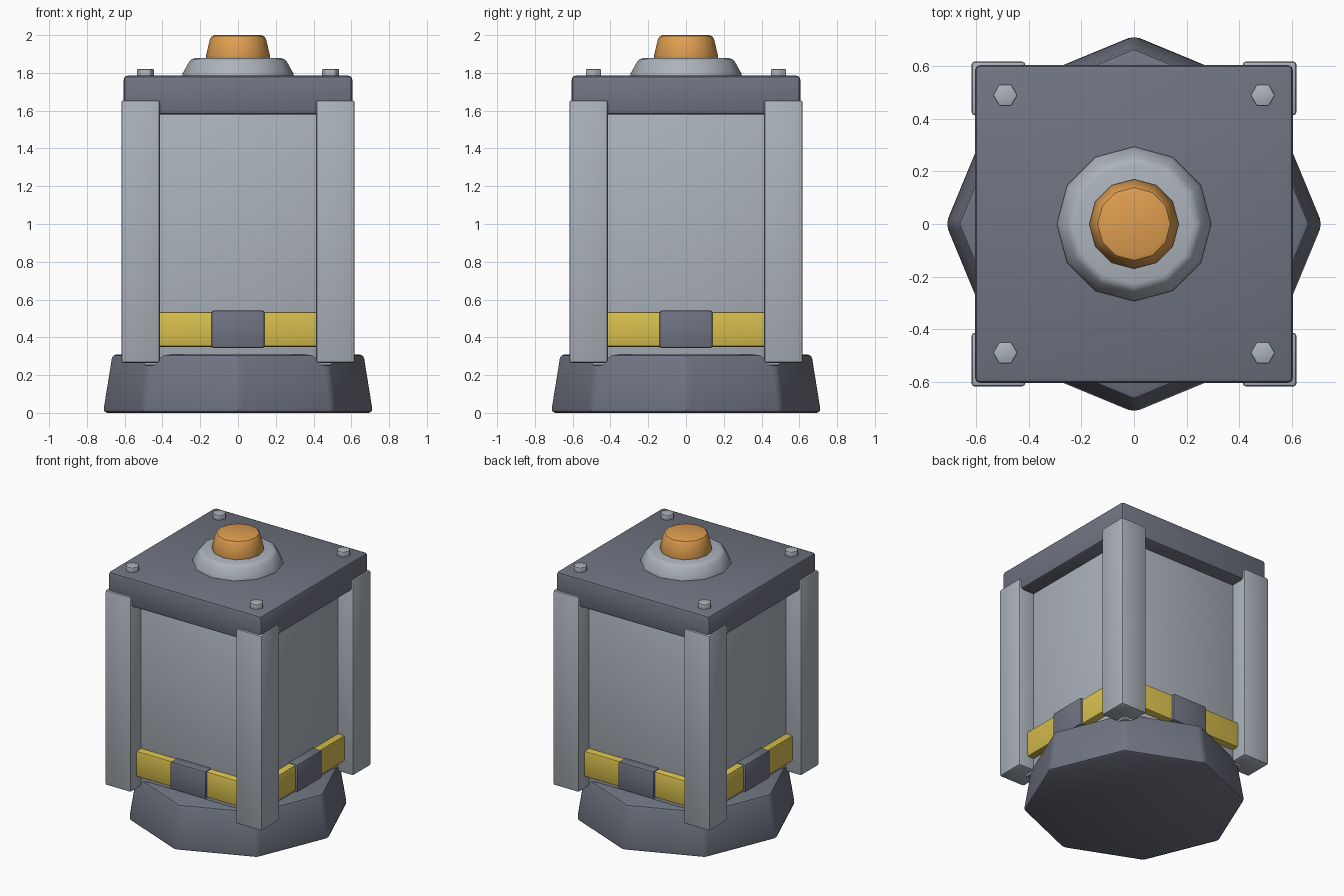
import bpy
import bmesh
from math import radians
from mathutils import Matrix, Vector

cube = bpy.data.objects.get("Cube")
if cube:
    bpy.data.objects.remove(cube)


def material(name, rgb):
    mat = bpy.data.materials.new(name)
    mat.use_nodes = True
    mat.diffuse_color = (*rgb, 1)
    mat.node_tree.nodes["Principled BSDF"].inputs["Base Color"].default_value = (*rgb, 1)
    return mat


DARK = material("dark slate grey", (0.16, 0.175, 0.22))
LIGHT = material("light steel grey", (0.41, 0.45, 0.50))
YELLOW = material("warning yellow", (0.68, 0.52, 0.075))
ORANGE = material("lamp orange", (0.73, 0.34, 0.08))


def finish(bm, name, mat, bevel):
    """Soften the hard edges and turn the mesh into an object."""
    if bevel:
        hard = [e for e in bm.edges if e.calc_face_angle(0) > radians(35)]
        bmesh.ops.bevel(bm, geom=hard, offset=bevel, segments=2, profile=0.5,
                        affect='EDGES', clamp_overlap=True)
    mesh = bpy.data.meshes.new(name)
    bm.to_mesh(mesh)
    bm.free()
    mesh.materials.append(mat)
    obj = bpy.data.objects.new(name, mesh)
    bpy.context.collection.objects.link(obj)
    bpy.ops.object.select_all(action='DESELECT')
    obj.select_set(True)
    bpy.context.view_layer.objects.active = obj
    bpy.ops.object.shade_smooth_by_angle(angle=radians(35))
    return obj


def box(name, mat, low, high, bevel=0.012):
    low, high = Vector(low), Vector(high)
    bm = bmesh.new()
    bmesh.ops.create_cube(bm, size=1, matrix=Matrix.Translation((low + high) / 2)
                          @ Matrix.Diagonal((*(high - low), 1)))
    return finish(bm, name, mat, bevel)


def frustum(name, mat, sides, r_low, r_high, z_low, z_high, bevel, at=(0, 0), turn=0):
    bm = bmesh.new()
    bmesh.ops.create_cone(
        bm, cap_ends=True, segments=sides, radius1=r_low, radius2=r_high,
        depth=z_high - z_low,
        matrix=Matrix.Translation((*at, (z_low + z_high) / 2))
        @ Matrix.Rotation(radians(turn), 4, 'Z'))
    return finish(bm, name, mat, bevel)


# Octagonal foot, main housing and lid
frustum("base", DARK, 8, 0.72, 0.67, 0, 0.31, 0.025)
box("body", LIGHT, (-0.5, -0.5, 0.25), (0.5, 0.5, 1.65))
box("lid", DARK, (-0.605, -0.605, 1.58), (0.605, 0.605, 1.785), 0.02)

# Warning band around the housing
box("band", YELLOW, (-0.55, -0.55, 0.35), (0.55, 0.55, 0.535))

# One clasp on each side of the band
for i, side in enumerate(("front", "left", "back", "right")):
    clasp = box(side + "_clasp", DARK, (-0.14, -0.567, 0.343), (0.14, -0.49, 0.542))
    clasp.data.transform(Matrix.Rotation(radians(90 * i), 4, 'Z'))

# Corner posts and lid bolts
for sx, x_name in ((-1, "right"), (1, "left")):
    for sy, y_name in ((-1, "front"), (1, "back")):
        corner = y_name + "_" + x_name
        cx, cy, half = 0.516 * sx, 0.516 * sy, 0.102
        box(corner + "_post", LIGHT, (cx - half, cy - half, 0.265),
            (cx + half, cy + half, 1.655))
        frustum(corner + "_bolt", LIGHT, 6, 0.047, 0.047, 1.77, 1.82, 0.006,
                (0.49 * sx, 0.49 * sy), 30)

# Lamp and its collar on the lid
frustum("lamp_collar", LIGHT, 12, 0.303, 0.248, 1.78, 1.878, 0.02)
frustum("lamp", ORANGE, 12, 0.175, 0.143, 1.87, 2.0, 0.02)
